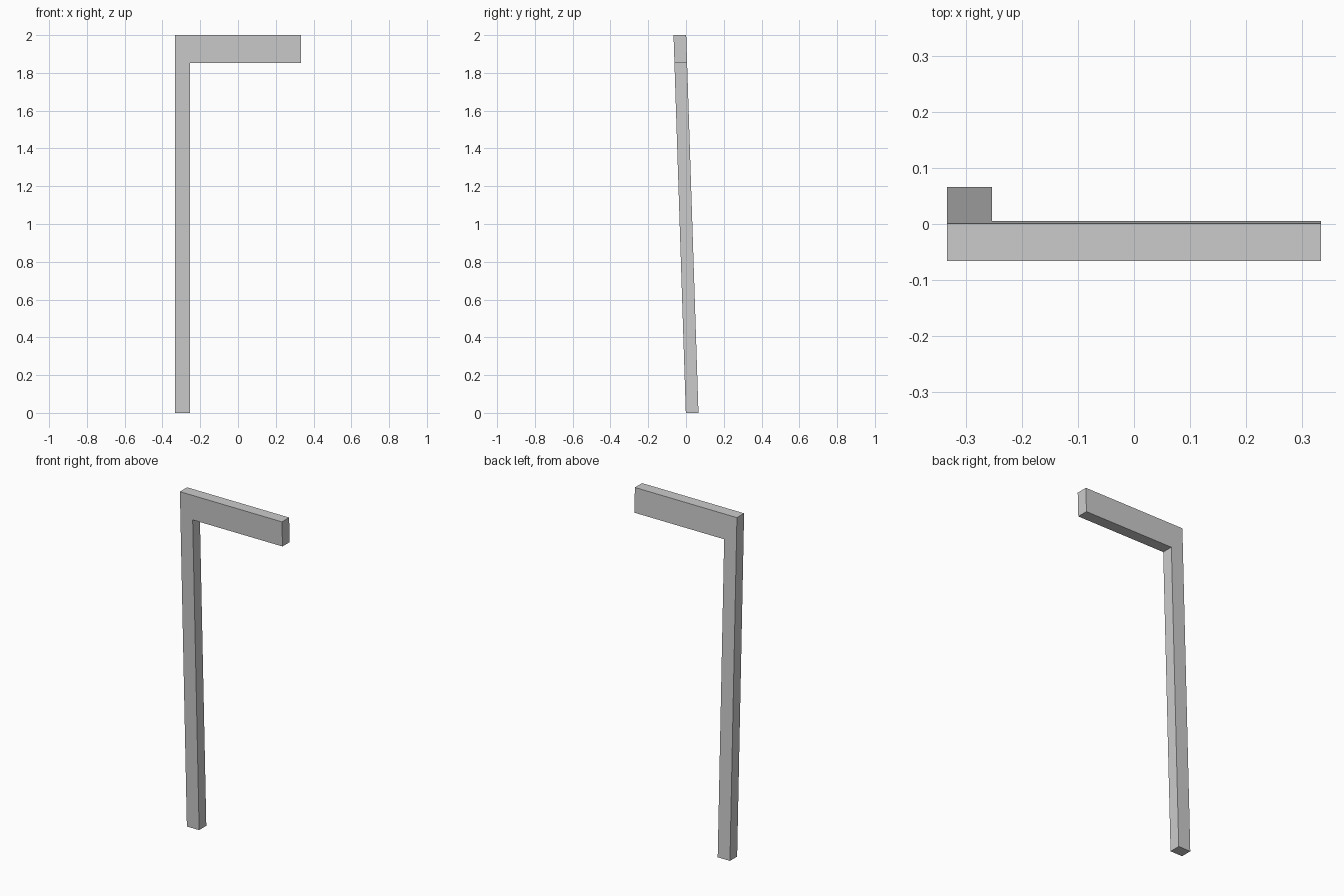
import bpy, bmesh
from mathutils import Matrix, Vector

if "Cube" in bpy.data.objects:
    bpy.data.objects.remove(bpy.data.objects["Cube"])

# L-shaped outline in x/z: slim post with a deeper arm at the top
HALF_W, POST_IN, ARM_Z, TOP = 0.333, -0.253, 1.853, 2.0
DEPTH, LEAN = 0.067, 0.065
outline = [(-HALF_W, 0), (POST_IN, 0), (POST_IN, ARM_Z),
           (HALF_W, ARM_Z), (HALF_W, TOP), (-HALF_W, TOP)]

bm = bmesh.new()
front = bm.faces.new([bm.verts.new((x, -DEPTH / 2, z)) for x, z in outline])

# Thickness towards the back
extruded = bmesh.ops.extrude_face_region(bm, geom=[front], use_keep_orig=True)
back_verts = [v for v in extruded["geom"] if isinstance(v, bmesh.types.BMVert)]
bmesh.ops.translate(bm, verts=back_verts, vec=Vector((0, DEPTH, 0)))

# Lean the whole bracket forward as it rises
shear = Matrix.Identity(4)
shear[1][2] = -LEAN / TOP
shear[1][3] = LEAN / 2
bmesh.ops.transform(bm, matrix=shear, verts=bm.verts)
bmesh.ops.recalc_face_normals(bm, faces=bm.faces)

mesh = bpy.data.meshes.new("post_with_arm")
bm.to_mesh(mesh)
bm.free()
bpy.context.collection.objects.link(bpy.data.objects.new("post_with_arm", mesh))
